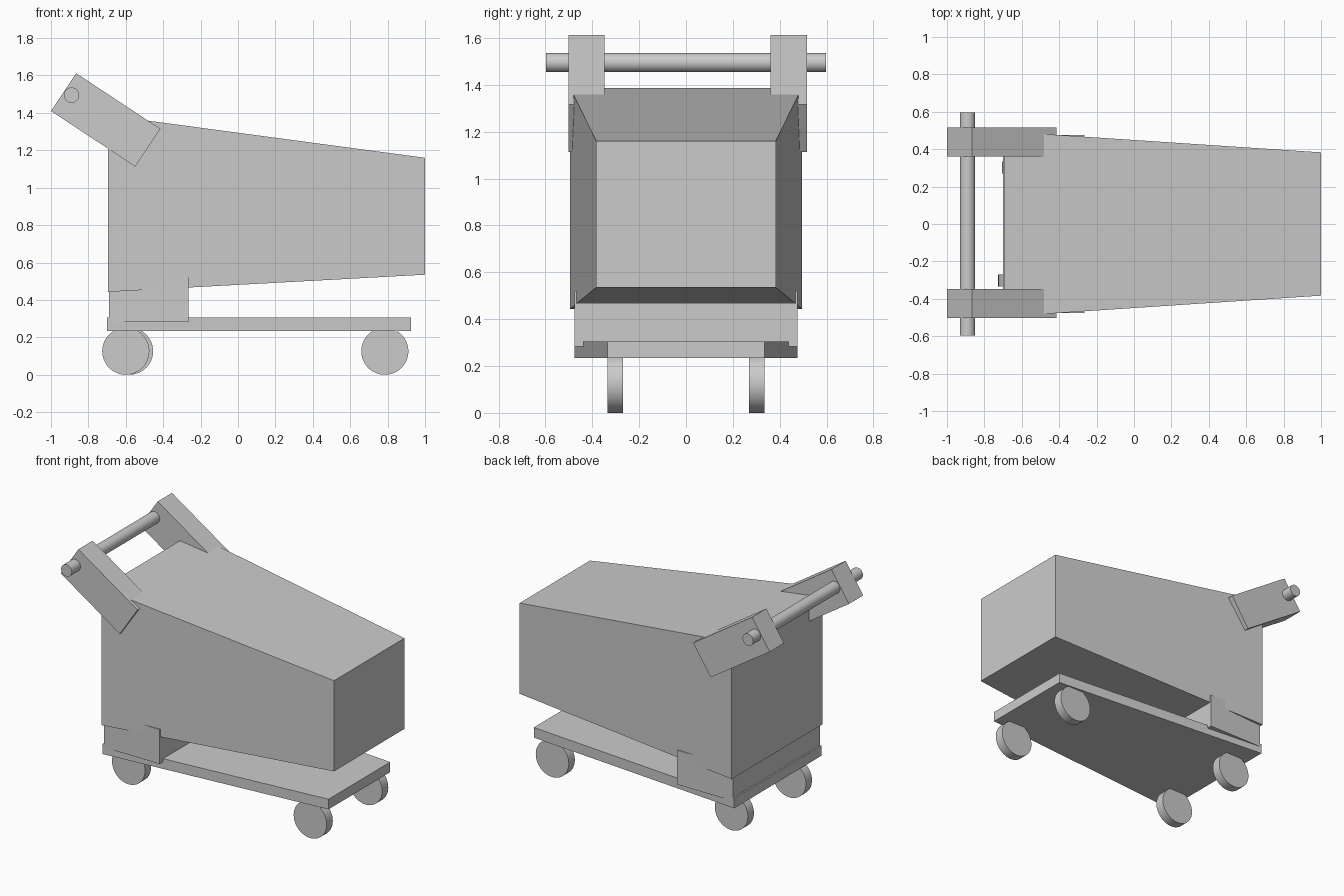
import bpy
from math import pi

if "Cube" in bpy.data.objects:
    bpy.data.objects.remove(bpy.data.objects["Cube"])


def make_mesh(name, verts, faces):
    mesh = bpy.data.meshes.new(name)
    mesh.from_pydata(verts, [], faces)
    mesh.validate()
    obj = bpy.data.objects.new(name, mesh)
    bpy.context.collection.objects.link(obj)
    return obj


def tapered_box(name, back, front):
    """Box along x; each end is (x, half_width, z_low, z_high)."""
    verts = []
    for x, w, lo, hi in (back, front):
        verts += [(x, -w, lo), (x, w, lo), (x, w, hi), (x, -w, hi)]
    faces = [(0, 3, 2, 1), (4, 5, 6, 7), (0, 1, 5, 4),
             (1, 2, 6, 5), (2, 3, 7, 6), (3, 0, 4, 7)]
    return make_mesh(name, verts, faces)


def extrude_y(name, profile, y0, y1):
    """Clockwise (x, z) profile extruded along y."""
    n = len(profile)
    verts = [(x, y, z) for y in (y0, y1) for x, z in profile]
    faces = [tuple(reversed(range(n))), tuple(range(n, 2 * n))]
    faces += [(i, (i + 1) % n, n + (i + 1) % n, n + i) for i in range(n)]
    return make_mesh(name, verts, faces)


def cylinder_y(name, x, y0, y1, z, radius, sides):
    bpy.ops.mesh.primitive_cylinder_add(
        vertices=sides, radius=radius, depth=y1 - y0,
        location=(x, (y0 + y1) / 2, z), rotation=(pi / 2, 0, 0))
    obj = bpy.context.object
    obj.name = name
    bpy.ops.object.shade_smooth_by_angle()
    return obj


# Closed tapering basket
tapered_box("basket", (-0.695, 0.495, 0.443, 1.387), (1.0, 0.383, 0.535, 1.16))

# Tapered base plate and the bracket joining it to the basket
tapered_box("base_plate", (-0.70, 0.475, 0.235, 0.305), (0.925, 0.336, 0.235, 0.305))
tapered_box("bracket", (-0.69, 0.475, 0.283, 0.52), (-0.265, 0.475, 0.283, 0.52))

# Slanted handle arms
arm = [(-0.865, 1.612), (-0.415, 1.315), (-0.55, 1.113), (-1.0, 1.41)]
extrude_y("handle_arm_right", arm, -0.502, -0.347)
extrude_y("handle_arm_left", arm, 0.361, 0.516)

# Push bar
cylinder_y("push_bar", -0.89, -0.597, 0.597, 1.495, 0.041, 32)

# Wheels; the rear pair is slightly offset
for name, x, y in (("rear_wheel_right", -0.60, -0.302), ("rear_wheel_left", -0.58, 0.302),
                   ("front_wheel_right", 0.785, -0.302), ("front_wheel_left", 0.785, 0.302)):
    cylinder_y(name, x, y - 0.033, y + 0.033, 0.126, 0.126, 48)
